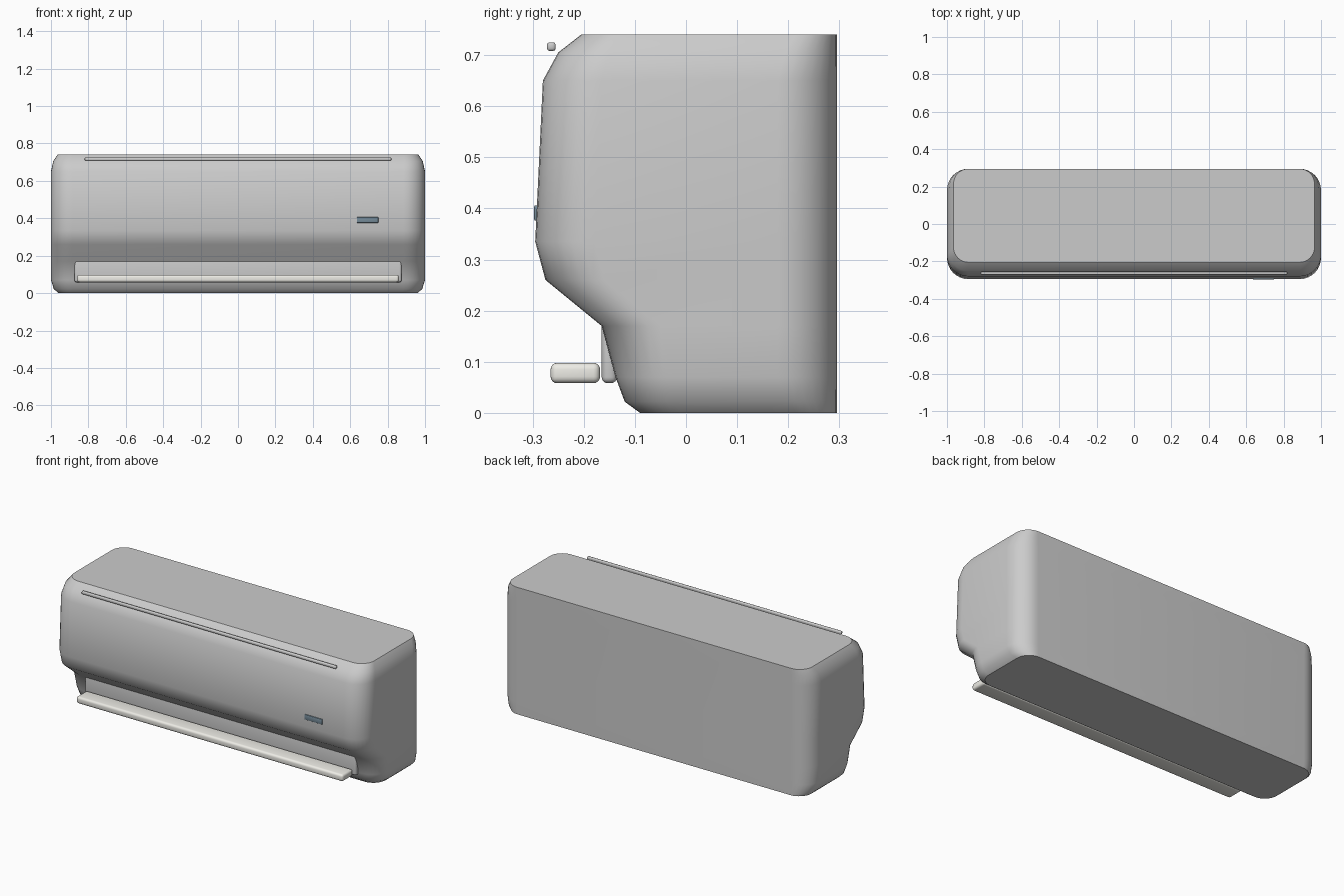
import bpy, bmesh, math

if "Cube" in bpy.data.objects:
    bpy.data.objects.remove(bpy.data.objects["Cube"])


def material(name, rgb):
    m = bpy.data.materials.new(name)
    m.diffuse_color = (*rgb, 1)
    m.use_nodes = True
    m.node_tree.nodes["Principled BSDF"].inputs["Base Color"].default_value = m.diffuse_color
    return m


def add_object(name, bm, mat=None):
    bmesh.ops.recalc_face_normals(bm, faces=bm.faces)
    me = bpy.data.meshes.new(name)
    bm.to_mesh(me)
    bm.free()
    ob = bpy.data.objects.new(name, me)
    bpy.context.collection.objects.link(ob)
    if mat:
        me.materials.append(mat)
    return ob


def rounded_box(name, lo, hi, bevel, segments=4, mat=None):
    bm = bmesh.new()
    bmesh.ops.create_cube(bm, size=1)
    for v in bm.verts:
        v.co = [(a + b) / 2 + c * (b - a) for a, b, c in zip(lo, hi, v.co)]
    bmesh.ops.bevel(bm, geom=bm.edges[:], offset=bevel, segments=segments,
                    profile=0.5, affect='EDGES')
    for f in bm.faces:
        f.smooth = True
    return add_object(name, bm, mat)


def rounded_rect(hx, y0, y1, r, steps=8):
    corners = [(hx - r, y1 - r, 0), (-hx + r, y1 - r, 90),
               (-hx + r, y0 + r, 180), (hx - r, y0 + r, 270)]
    pts = []
    for cx, cy, start in corners:
        for i in range(steps + 1):
            a = math.radians(start + 90 * i / steps)
            pts.append((cx + r * math.cos(a), cy + r * math.sin(a)))
    return pts


# Main housing: rounded rectangles stacked along the side profile
# (height, front y, half width, corner radius)
levels = [(0, -0.09, 0.96, 0.08), (0.022, -0.12, 0.985, 0.10),
          (0.07, -0.138, 1.0, 0.115), (0.17, -0.165, 1.0, 0.115),
          (0.26, -0.275, 1.0, 0.115), (0.335, -0.295, 1.0, 0.115),
          (0.65, -0.28, 1.0, 0.115), (0.705, -0.25, 0.988, 0.10),
          (0.74, -0.205, 0.965, 0.08)]
bm = bmesh.new()
rings = [[bm.verts.new((x, y, z)) for x, y in rounded_rect(hx, y0, 0.295, r)]
         for z, y0, hx, r in levels]
n = len(rings[0])
for a, b in zip(rings, rings[1:]):
    for i in range(n):
        j = (i + 1) % n
        bm.faces.new((a[i], a[j], b[j], b[i])).smooth = True
bm.faces.new(rings[0][::-1])
bm.faces.new(rings[-1])
add_object("housing", bm)

# Air outlet panel, partly sunk into the housing
rounded_box("air_outlet", (-0.875, -0.165, 0.058), (0.875, -0.135, 0.185), 0.012)

# Open louver flap
rounded_box("louver", (-0.86, -0.265, 0.058), (0.86, -0.168, 0.098), 0.013,
            mat=material("off_white", (0.85, 0.84, 0.79)))

# Thin trim strip at the top front
rounded_box("top_trim", (-0.82, -0.272, 0.708), (0.82, -0.255, 0.725), 0.005, 2)

# Small display window
rounded_box("display", (0.635, -0.297, 0.376), (0.75, -0.285, 0.406), 0.003, 2,
            mat=material("dark_blue_grey", (0.18, 0.26, 0.32)))
